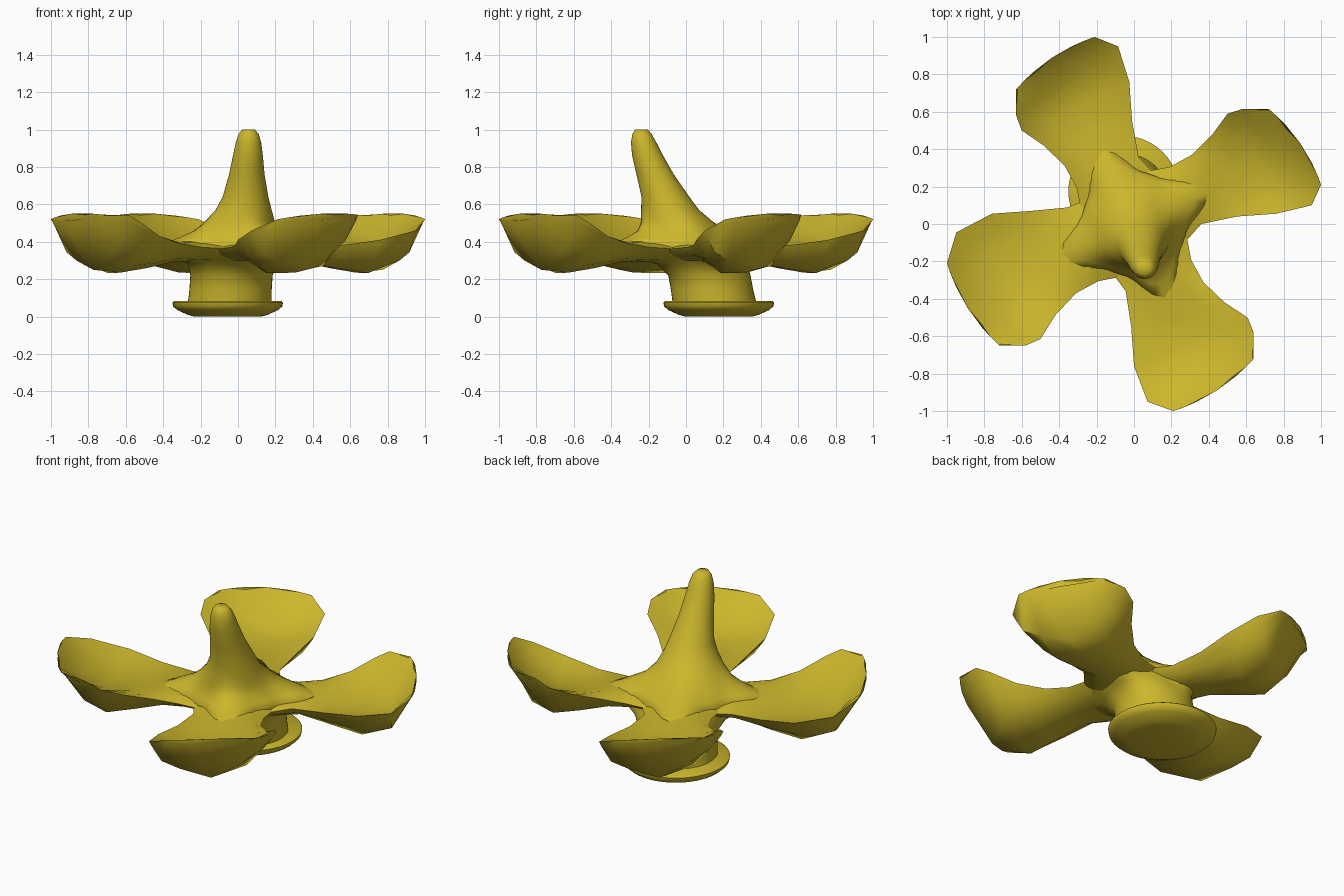
import bpy, bmesh, math
from mathutils import Vector, Matrix

if "Cube" in bpy.data.objects:
    bpy.data.objects.remove(bpy.data.objects["Cube"])

mat = bpy.data.materials.new("brass")
mat.diffuse_color = (0.60, 0.47, 0.025, 1)
mat.use_nodes = True
mat.node_tree.nodes["Principled BSDF"].inputs["Base Color"].default_value = mat.diffuse_color


def loft(name, rings, angle):
    """Skin closed rings of equal length and cap both ends."""
    bm = bmesh.new()
    vr = [[bm.verts.new(p) for p in ring] for ring in rings]
    n = len(vr[0])
    for a, b in zip(vr, vr[1:]):
        for i in range(n):
            j = (i + 1) % n
            bm.faces.new((a[i], a[j], b[j], b[i]))
    bm.faces.new(vr[0])
    bm.faces.new(vr[-1])
    bmesh.ops.recalc_face_normals(bm, faces=bm.faces)
    me = bpy.data.meshes.new(name)
    bm.to_mesh(me)
    bm.free()
    me.materials.append(mat)
    ob = bpy.data.objects.new(name, me)
    bpy.context.collection.objects.link(ob)
    bpy.ops.object.select_all(action='DESELECT')
    ob.select_set(True)
    bpy.context.view_layer.objects.active = ob
    bpy.ops.object.shade_smooth_by_angle(angle=math.radians(angle))
    return ob


def ring_at(cx, cy, z, rx, ry, lobe=0, n=48):
    """Ellipse that can swell toward the four blade roots."""
    pts = []
    for i in range(n):
        a = 2 * math.pi * i / n
        swell = lobe * ((1 + math.cos(4 * (a - math.radians(26)))) / 2) ** 2
        pts.append((cx + (rx + swell) * math.cos(a), cy + (ry + swell) * math.sin(a), z))
    return pts


# Round foot disc
loft("foot_disc", [ring_at(-.055, .175, z, r, r) for z, r in
                   ((0, .18), (.01, .215), (.035, .27), (.055, .292), (.075, .296), (.083, .285))], 50)

# Stem, hub and leaning horn in one sweep: cx, cy, z, rx, ry, lobe toward blades
sweep = [(-.045, .155, .06, .225, .225), (-.04, .14, .14, .22, .22),
         (-.035, .125, .22, .22, .22), (-.025, .085, .28, .235, .235, .02),
         (-.01, .035, .32, .26, .26, .07), (0, 0, .355, .28, .28, .14),
         (0, 0, .39, .28, .28, .15), (0, 0, .42, .26, .26, .09),
         (0, -.02, .46, .22, .225, .03),
         (.01, -.05, .51, .185, .19, .005), (.03, -.085, .57, .15, .155),
         (.04, -.11, .64, .122, .128), (.047, -.165, .76, .095, .1),
         (.053, -.205, .86, .08, .083), (.056, -.226, .93, .068, .068),
         (.057, -.235, .975, .054, .052), (.056, -.238, 1.0, .034, .034)]
loft("stem_and_horn", [ring_at(*s) for s in sweep], 70)

# Scooped blade stations: left edge, right edge, mid top z, mid bottom z,
# outward bulge, belly fullness, left and right widening weights
stations = [((.00, -.20, .36), (.00, .27, .36), .42, .29, 0, .9, 0, 0),
            ((.27, -.10, .36), (.19, .305, .37), .41, .295, 0, .9, .2, 0),
            ((.36, .00, .37), (.31, .37, .39), .40, .295, 0, .9, .8, 0),
            ((.55, .04, .38), (.42, .48, .43), .38, .26, 0, .92, 1, .2),
            ((.76, .055, .41), (.50, .59, .49), .375, .235, 0, .92, 1, .7),
            ((.95, .10, .46), (.58, .615, .54), .41, .25, .01, .72, .5, 1),
            ((1.0, .21, .52), (.72, .615, .545), .55, .515, .035, .9, 0, 1)]


def blade_ring(left, right, top, bottom, bulge, belly, wl, wr, widen_l, widen_r):
    l = Vector(left) - Vector((0, widen_l * wl, 0))
    r = Vector(right) + Vector((0, widen_r * wr, 0))
    out = Vector((r.y - l.y, l.x - r.x, 0)).normalized()
    mid = (l.z + r.z) / 2

    def point(u, z_mid, k):
        p = l.lerp(r, u)
        p.z += (z_mid - mid) * k
        return p + out * bulge * 4 * u * (1 - u)
    ring = [point(u, top, 4 * u * (1 - u)) for u in (0, .12, .25, .5, .75, .88, 1)]
    return ring + [point(u, bottom, k) for u, k in
                   ((.98, .12), (.88, .5), (.75, belly), (.5, 1), (.25, belly), (.1, .5), (.02, .12))]


# Four blades around the hub, each with its own slight widening
for i, (side, wl, wr) in enumerate((("right", 0, 0), ("back", .03, .015),
                                    ("left", .11, .035), ("front", .055, .025))):
    turn = Matrix.Rotation(i * math.pi / 2, 3, 'Z')
    loft(side + "_blade", [[turn @ p for p in blade_ring(*s, wl, wr)] for s in stations], 55)
